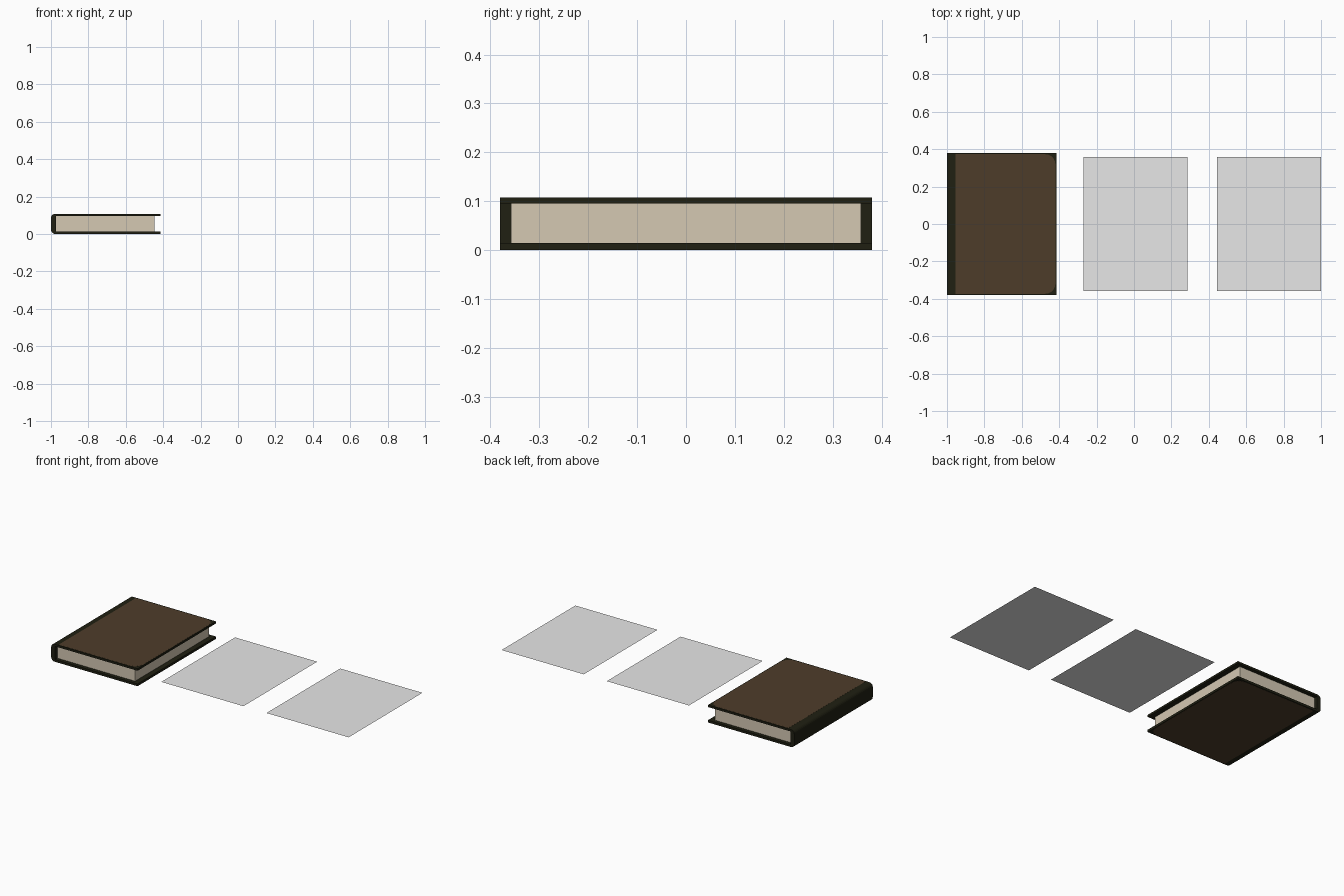
import bpy, bmesh, math

if "Cube" in bpy.data.objects:
    bpy.data.objects.remove(bpy.data.objects["Cube"])


def material(name, rgb):
    m = bpy.data.materials.new(name)
    m.diffuse_color = (*rgb, 1)
    m.use_nodes = True
    m.node_tree.nodes["Principled BSDF"].inputs["Base Color"].default_value = m.diffuse_color
    return m


DARK = material("dark olive leather", (0.014, 0.014, 0.006))
BROWN = material("brown leather", (0.076, 0.046, 0.023))
PAPER = material("aged paper", (0.66, 0.58, 0.45))
GREY = material("plain grey", (0.8, 0.8, 0.8))


def prism(name, pts, to3d, depth, mat):
    """Extrude a closed 2D outline along the vector depth (None = flat sheet)."""
    bm = bmesh.new()
    face = bm.faces.new([bm.verts.new(to3d(*p)) for p in pts])
    if depth:
        out = bmesh.ops.extrude_face_region(bm, geom=[face])["geom"]
        moved = [g for g in out if isinstance(g, bmesh.types.BMVert)]
        bmesh.ops.translate(bm, verts=moved, vec=depth)
        bmesh.ops.recalc_face_normals(bm, faces=bm.faces)
    me = bpy.data.meshes.new(name)
    bm.to_mesh(me)
    bm.free()
    me.materials.append(mat)
    ob = bpy.data.objects.new(name, me)
    bpy.context.collection.objects.link(ob)
    return ob


def arc(cx, cy, r, a0, a1, n=5):
    return [(cx + r * math.cos(math.radians(a0 + (a1 - a0) * i / n)),
             cy + r * math.sin(math.radians(a0 + (a1 - a0) * i / n)))
            for i in range(n + 1)]


def rect(x0, x1, y0, y1):
    return [(x0, y0), (x1, y0), (x1, y1), (x0, y1)]


# Cover: C-shaped section with a rounded spine, run along the book height
H, R = 0.1075, 0.022
section = ([(-0.415, 0.0005), (-0.415, 0.0145), (-0.974, 0.0145),
            (-0.974, H - 0.0125), (-0.415, H - 0.0125), (-0.415, H)]
           + arc(-1 + R, H - R, R, 90, 180)
           + arc(-1 + R, 0.0005 + R, R, 180, 270))
prism("cover", section, lambda x, z: (x, -0.38, z), (0, 0.76, 0), DARK)

# Brown leather panels, worn round at the outer corners
C = 0.055
panel = ([(-0.955, -0.373)]
         + arc(-0.42 - C, -0.373 + C, C, -90, 0)
         + arc(-0.42 - C, 0.373 - C, C, 0, 90)
         + [(-0.955, 0.373)])
for name, z in (("front_panel", H - 0.0005), ("back_panel", 0.0)):
    prism(name, panel, lambda x, y, z=z: (x, y, z), (0, 0, 0.001), BROWN)

# Page block
prism("pages", rect(-0.974, -0.447, -0.358, 0.358),
      lambda x, y: (x, y, 0.0145), (0, 0, H - 0.027), PAPER)

# Two loose flat sheets beside the book
for i, x in enumerate((-0.27, 0.443)):
    prism(f"loose_page_{i + 1}", rect(x, x + 0.557, -0.357, 0.357),
          lambda px, py: (px, py, 0.057), None, GREY)
